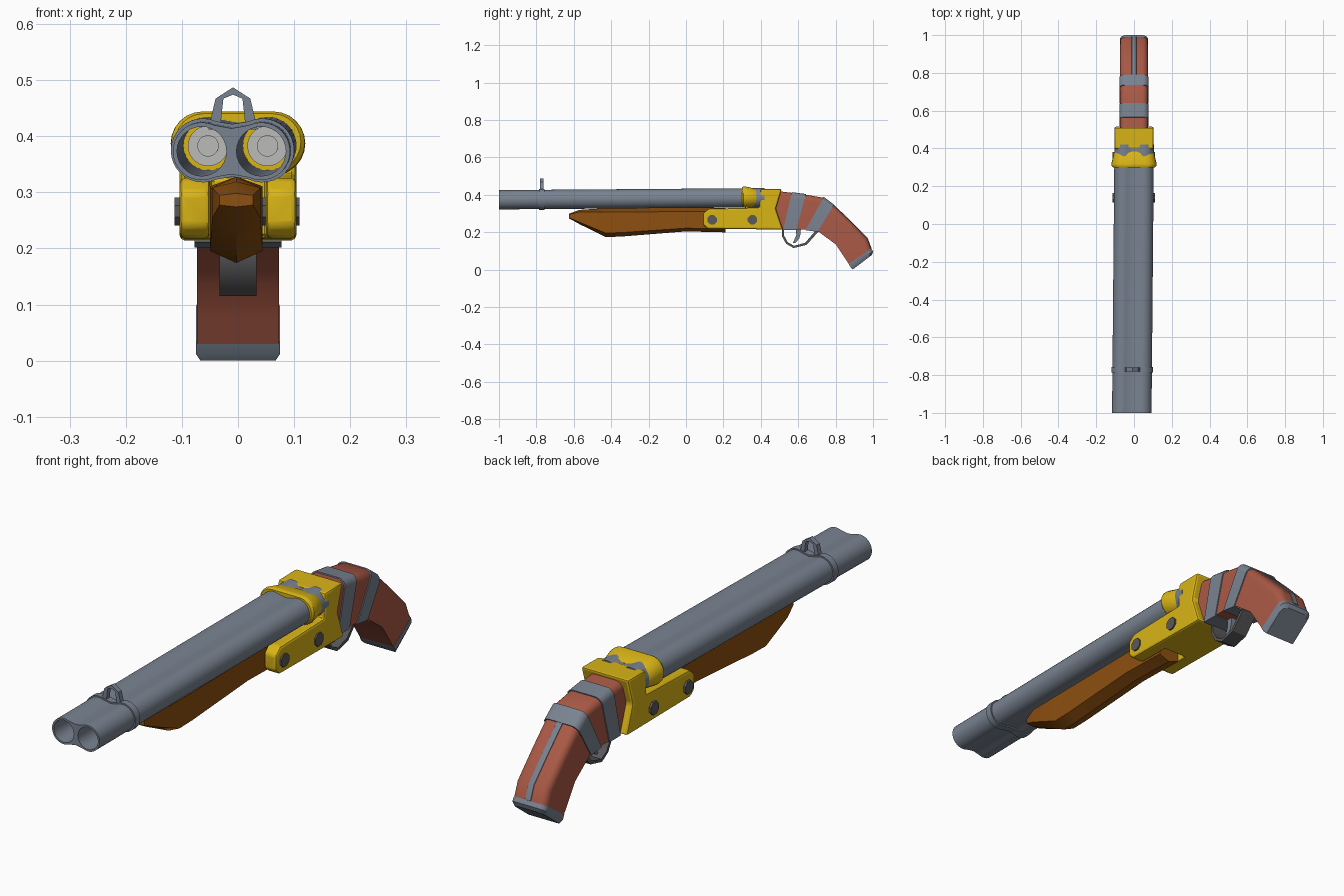
import bpy, bmesh, math
from mathutils import Vector

if "Cube" in bpy.data.objects:
    bpy.data.objects.remove(bpy.data.objects["Cube"])


def mat(name, rgb):
    m = bpy.data.materials.new(name)
    m.diffuse_color = (*rgb, 1)
    m.use_nodes = True
    m.node_tree.nodes["Principled BSDF"].inputs["Base Color"].default_value = m.diffuse_color
    return m


STEEL = mat("blue grey steel", (0.19, 0.225, 0.28))
DARK = mat("dark grey", (0.10, 0.10, 0.105))
YELLOW = mat("yellow metal", (0.70, 0.46, 0.008))
BROWN = mat("brown wood", (0.27, 0.08, 0.005))
RED = mat("red wood", (0.40, 0.10, 0.06))
LIGHT = mat("light grey", (0.5, 0.5, 0.48))


def activate(ob):
    bpy.ops.object.select_all(action='DESELECT')
    ob.select_set(True)
    bpy.context.view_layer.objects.active = ob


def smooth(ob):
    activate(ob)
    bpy.ops.object.shade_smooth_by_angle(angle=math.radians(32))


def make(name, bm, material):
    bmesh.ops.recalc_face_normals(bm, faces=bm.faces)
    me = bpy.data.meshes.new(name)
    bm.to_mesh(me)
    bm.free()
    me.materials.append(material)
    ob = bpy.data.objects.new(name, me)
    bpy.context.collection.objects.link(ob)
    smooth(ob)
    return ob


def loft(name, rings, material):
    bm = bmesh.new()
    vs = [[bm.verts.new(p) for p in r] for r in rings]
    n = len(vs[0])
    for a, b in zip(vs, vs[1:]):
        for i in range(n):
            j = (i + 1) % n
            bm.faces.new((a[i], a[j], b[j], b[i]))
    bm.faces.new(vs[0])
    bm.faces.new(vs[-1])
    return make(name, bm, material)


def prism_x(name, pts, x0, x1, material):
    return loft(name, [[(x, y, z) for y, z in pts] for x in (x0, x1)], material)


def bevel(ob, width, segments=2):
    m = ob.modifiers.new("bevel", 'BEVEL')
    m.width, m.segments, m.limit_method = width, segments, 'ANGLE'
    activate(ob)
    bpy.ops.object.modifier_apply(modifier=m.name)
    smooth(ob)


def circle(cx, r, n=28):
    return [(cx + r * math.cos(2 * math.pi * i / n), r * math.sin(2 * math.pi * i / n)) for i in range(n)]


def figure8(c, r, valley):
    # twin-tube outline; valley is the half height at the middle
    arc = [math.radians(-115 + 230 * i / 20) for i in range(21)]
    right = [(c + r * math.cos(a), r * math.sin(a)) for a in arc]
    right += [(0.015, valley + 0.0025), (0, valley)]
    left = [(-x, -z) for x, z in right]
    return right + left


def sway(y):
    # the barrels point slightly left and down
    return 0.009 * (y - 0.3), 0.383 + 0.0077 * (y - 0.3)


def tube(name, outline, holes, y0, y1, material):
    cu = bpy.data.curves.new(name, 'CURVE')
    cu.dimensions, cu.fill_mode, cu.extrude = '2D', 'BOTH', (y1 - y0) / 2
    for pts in [outline] + holes:
        sp = cu.splines.new('POLY')
        sp.points.add(len(pts) - 1)
        for p, q in zip(sp.points, pts):
            p.co = (*q, 0, 1)
        sp.use_cyclic_u = True
    tmp = bpy.data.objects.new(name + "_curve", cu)
    bpy.context.collection.objects.link(tmp)
    activate(tmp)
    bpy.ops.object.convert(target='MESH')
    tmp = bpy.context.object
    bm = bmesh.new()
    bm.from_mesh(tmp.data)
    bpy.data.objects.remove(tmp)
    bmesh.ops.remove_doubles(bm, verts=bm.verts, dist=1e-5)
    for v in bm.verts:
        x, z, d = v.co
        y = (y0 + y1) / 2 - d
        dx, dz = sway(y)
        v.co = (x + dx, y, z + dz)
    return make(name, bm, material)


# twin barrels and front ring
C = 0.053
tube("barrels", figure8(C, 0.0515, 0.041), [circle(s * C, 0.044) for s in (-1, 1)], -1.0, 0.42, STEEL)
tube("barrel_ring", figure8(C, 0.057, 0.047), [circle(s * C, 0.047) for s in (-1, 1)], -0.785, -0.757, STEEL)

# cartridges seen down the bores
for side, s in (("left", -1), ("right", 1)):
    tube("cartridge_" + side, circle(s * C, 0.036), [], 0.26, 0.32, LIGHT)
    tube("primer_" + side, circle(s * C, 0.019), [], 0.256, 0.262, LIGHT)

# front sight loop
sight = [(-0.044, 0.412), (-0.031, 0.467), (0, 0.487), (0.031, 0.467), (0.044, 0.412),
         (0.023, 0.412), (0.017, 0.467), (0, 0.474), (-0.017, 0.467), (-0.023, 0.412)]
loft("front_sight", [[(x - 0.009, y, z) for x, z in sight] for y in (-0.781, -0.761)], STEEL)


# breech collar
def stadium(y, r, w, z):
    a = [math.radians(-90 + 15 * i) for i in range(13)]
    right = [(w - r + r * math.cos(t), r * math.sin(t)) for t in a]
    return [(x, y, z + h) for x, h in right + [(-x, -h) for x, h in right]]


loft("breech_collar", [stadium(0.300, 0.050, 0.112, 0.390), stadium(0.308, 0.056, 0.119, 0.388),
                       stadium(0.318, 0.057, 0.120, 0.387), stadium(0.375, 0.047, 0.106, 0.384),
                       stadium(0.385, 0.042, 0.100, 0.384)], YELLOW)

# receiver with a slot between its arms
receiver = prism_x("receiver", [(0.09, 0.24), (0.09, 0.30), (0.12, 0.325), (0.392, 0.332), (0.398, 0.43),
                                (0.512, 0.432), (0.48, 0.325), (0.518, 0.214), (0.115, 0.218)],
                   -0.104, 0.104, YELLOW)
cutter = prism_x("slot_cutter", [(0, 0.15), (0, 0.4), (0.25, 0.4), (0.25, 0.15)], -0.05, 0.05, YELLOW)
cutter.hide_render = True
cut = receiver.modifiers.new("slot", 'BOOLEAN')
cut.object, cut.operation = cutter, 'DIFFERENCE'
activate(receiver)
bpy.ops.object.modifier_apply(modifier=cut.name)
bpy.data.objects.remove(cutter)
bevel(receiver, 0.009)

# hinge pins through the arms
for name, y in (("front_pin", 0.14), ("rear_pin", 0.355)):
    pts = [(y + 0.027 * math.cos(math.radians(22.5 + 45 * i)), 0.266 + 0.027 * math.sin(math.radians(22.5 + 45 * i)))
           for i in range(8)]
    prism_x(name, pts, -0.113, 0.110, DARK)


# forend
def hexagon(y, top, bot, w):
    c = 0.14 * (top - bot)
    return [(x - 0.003, y, z) for x, z in ((0, top), (w, top - c), (w, bot + c), (0, bot), (-w, bot + c), (-w, top - c))]


loft("forend", [hexagon(-0.626, 0.298, 0.274, 0.030), hexagon(-0.57, 0.319, 0.243, 0.043),
                hexagon(-0.43, 0.328, 0.174, 0.047), hexagon(-0.35, 0.328, 0.176, 0.047),
                hexagon(0.0, 0.328, 0.204, 0.047), hexagon(0.21, 0.328, 0.199, 0.047)], BROWN)


# grip: flat underside, rounded upper corners
def section(top, bot, w, r=0.03, grow=0.0, sink=None):
    t, b = Vector((0, *top)), Vector((0, *bot))
    up = (t - b).normalized()
    lo = -grow if sink is None else (t - b).length - sink
    hi = (t - b).length + grow
    w += grow
    half = [(w, lo)] + [(w - r + r * math.cos(a), hi - r + r * math.sin(a))
                        for a in (math.radians(18 * i) for i in range(6))]
    half += [(-x, h) for x, h in reversed(half)]
    return [b + up * h + Vector((x, 0, 0)) for x, h in half]


G = [((0.47, 0.422), (0.47, 0.215)), ((0.565, 0.41), (0.52, 0.215)), ((0.64, 0.40), (0.59, 0.214)),
     ((0.735, 0.384), (0.64, 0.214)), ((0.79, 0.343), (0.705, 0.205)), ((0.875, 0.262), (0.80, 0.135)),
     ((0.968, 0.168), (0.84, 0.075)), ((0.99, 0.112), (0.87, 0.03))]
loft("grip", [section(t, b, 0.0735) for t, b in G], RED)
for name, i in (("front_band", 1), ("rear_band", 3)):
    loft(name, [section(t, b, 0.0735, grow=0.004) for t, b in G[i:i + 2]], STEEL)
loft("spine_strip", [section(t, b, 0.009, 0.001, 0.003, 0.02) for t, b in G[4:]], STEEL)
loft("grip_cap", [section(*G[-1], 0.075), section((1.0, 0.097), (0.88, 0.012), 0.075),
                  section((0.995, 0.079), (0.891, 0.0), 0.067)], STEEL)

# trigger guard and trigger
outer = [(0.512, 0.225), (0.512, 0.18), (0.535, 0.138), (0.575, 0.115), (0.645, 0.132), (0.71, 0.205)]
inner = [(0.695, 0.21), (0.637, 0.143), (0.578, 0.127), (0.544, 0.146), (0.524, 0.182), (0.524, 0.225)]
prism_x("trigger_guard", outer + inner, -0.033, 0.033, DARK)
prism_x("trigger", [(0.585, 0.225), (0.59, 0.185), (0.572, 0.143), (0.585, 0.143), (0.605, 0.165),
                    (0.612, 0.19), (0.615, 0.225)], -0.014, 0.014, STEEL)
